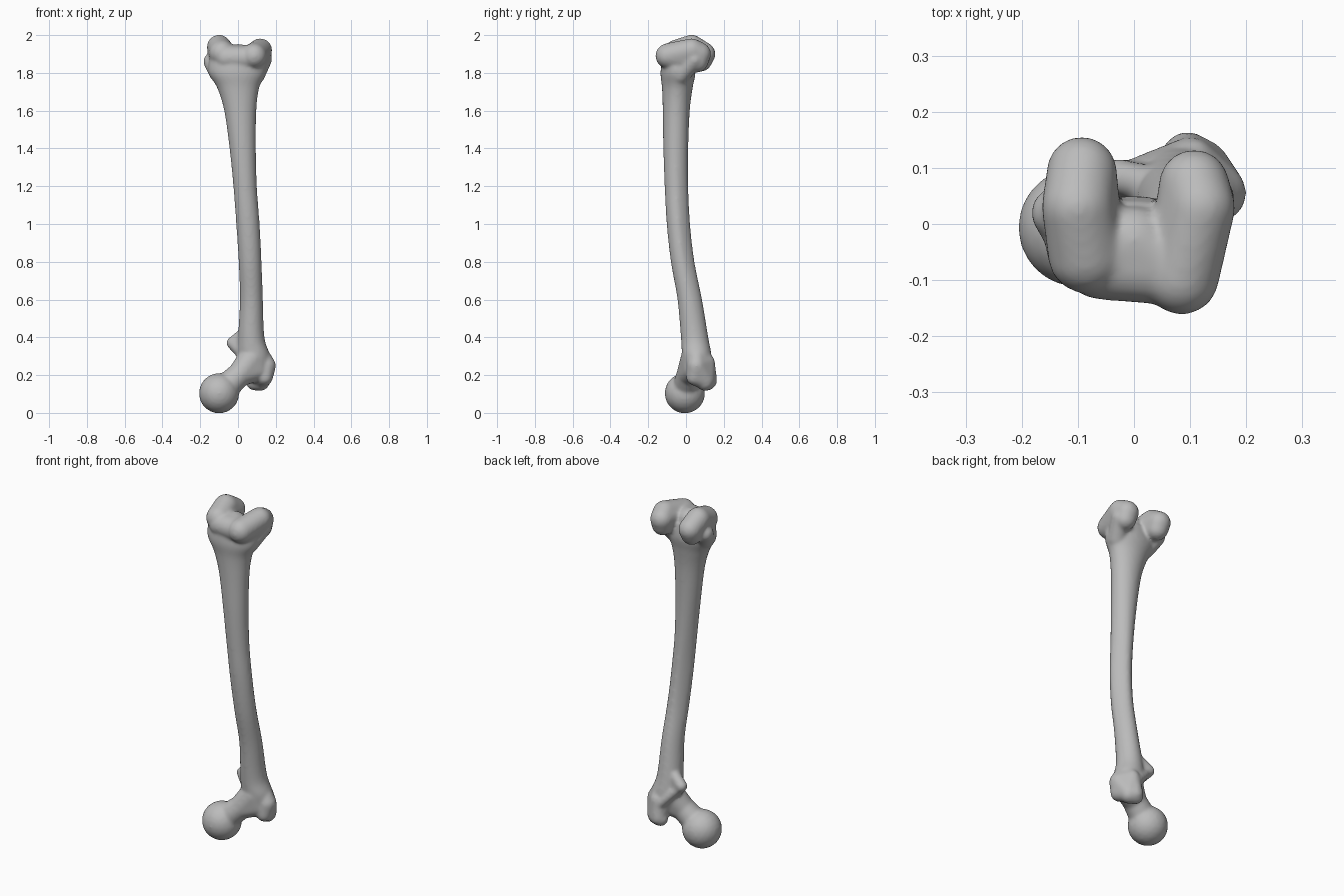
import bpy, bmesh, math
from mathutils import Vector

cube = bpy.data.objects.get("Cube")
if cube:
    bpy.data.objects.remove(cube)

# One bone colour
bone = bpy.data.materials.new("bone grey")
bone.use_nodes = True
grey = (0.5, 0.5, 0.5, 1)
bone.diffuse_color = grey
shader = next(n for n in bone.node_tree.nodes if n.type == 'BSDF_PRINCIPLED')
shader.inputs["Base Color"].default_value = grey
shader.inputs["Roughness"].default_value = 0.6

parts = []


def finish(name, bm):
    bmesh.ops.recalc_face_normals(bm, faces=bm.faces)
    mesh = bpy.data.meshes.new(name)
    bm.to_mesh(mesh)
    bm.free()
    obj = bpy.data.objects.new(name, mesh)
    bpy.context.collection.objects.link(obj)
    mesh.materials.append(bone)
    parts.append(obj)
    return obj


def knob(name, *balls):
    """Rounded lump: the hull around balls given as (x, y, z, radius)."""
    bm = bmesh.new()
    for x, y, z, r in balls:
        ball = bmesh.new()
        bmesh.ops.create_icosphere(ball, subdivisions=3, radius=r + 0.003)
        for v in ball.verts:
            bm.verts.new(v.co + Vector((x, y, z)))
        ball.free()
    hull = bmesh.ops.convex_hull(bm, input=bm.verts)
    spare = {g for g in hull["geom_interior"] + hull["geom_unused"]
             if isinstance(g, bmesh.types.BMVert)}
    bmesh.ops.delete(bm, geom=list(spare), context='VERTS')
    return finish(name, bm)


def blend(a, b, c, d, t):
    """Smooth curve through b and c."""
    return 0.5 * (2 * b + (c - a) * t + (2 * a - 5 * b + 4 * c - d) * t ** 2
                  + (3 * b - a - 3 * c + d) * t ** 3)


def loft(name, rows, sides=40, steps=5):
    """Shaft through rows of (z, left x, right x, front y, back y)."""
    path = []
    last = len(rows) - 1
    for i in range(last):
        four = [rows[max(0, min(last, i + k))] for k in (-1, 0, 1, 2)]
        path += [[blend(*vals, s / steps) for vals in zip(*four)] for s in range(steps)]
    path.append(rows[-1])
    bm = bmesh.new()
    rings = []
    for z, x0, x1, y0, y1 in path:
        pinch = 0.3 * math.exp(-((z - 0.95) / 0.35) ** 2)  # ridge along the back
        ring = []
        for k in range(sides):
            a = math.tau * k / sides
            x = math.cos(a) * (1 - pinch * max(0, math.sin(a)))
            ring.append(bm.verts.new(((x0 + x1) / 2 + x * (x1 - x0) / 2,
                                      (y0 + y1) / 2 + math.sin(a) * (y1 - y0) / 2, z)))
        rings.append(ring)
    for low, high in zip(rings, rings[1:]):
        for k in range(sides):
            n = (k + 1) % sides
            bm.faces.new((low[k], low[n], high[n], high[k]))
    bm.faces.new(rings[0])
    bm.faces.new(rings[-1])
    return finish(name, bm)


# Bowed shaft, flaring into the knee end
shaft = loft("thigh_bone", [
    (0.20, 0.04, 0.17, 0.00, 0.13),
    (0.30, 0.00, 0.17, -0.02, 0.135),
    (0.40, 0.00, 0.14, -0.027, 0.118),
    (0.60, 0.01, 0.132, -0.045, 0.085),
    (0.80, 0.003, 0.125, -0.08, 0.045),
    (1.00, -0.01, 0.115, -0.102, 0.022),
    (1.20, -0.025, 0.10, -0.113, 0.012),
    (1.40, -0.045, 0.095, -0.12, 0.012),
    (1.60, -0.073, 0.097, -0.123, 0.02),
    (1.72, -0.11, 0.112, -0.127, 0.035),
    (1.80, -0.155, 0.145, -0.135, 0.05),
    (1.88, -0.15, 0.14, -0.125, 0.04),
])

# Knee end: two rounded runners with a notch behind and a groove in front
knob("right_condyle", (-0.093, 0.093, 1.90, 0.06), (-0.093, 0.08, 1.865, 0.055),
     (-0.1, 0.03, 1.937, 0.062), (-0.085, -0.055, 1.905, 0.066))
knob("left_condyle", (0.107, 0.07, 1.90, 0.06), (0.11, 0.06, 1.86, 0.055),
     (0.118, 0.03, 1.92, 0.06), (0.085, -0.095, 1.89, 0.064))
knob("right_epicondyle", (-0.138, 0.02, 1.86, 0.043), (-0.10, -0.03, 1.80, 0.05),
     (-0.09, 0.03, 1.90, 0.05))
knob("left_epicondyle", (0.134, 0.045, 1.87, 0.043), (0.09, -0.03, 1.79, 0.05),
     (0.09, 0.0, 1.90, 0.05))
knob("knee_groove", (-0.06, -0.07, 1.88, 0.062), (0.06, -0.08, 1.88, 0.062),
     (0.0, -0.03, 1.89, 0.06))

# Hip end: ball, neck and the bony bumps
knob("hip_ball", (-0.1, -0.006, 0.104, 0.104))
knob("hip_neck", (-0.06, 0.0, 0.14, 0.068), (0.01, 0.015, 0.205, 0.062))
knob("neck_root", (0.01, 0.015, 0.205, 0.062), (0.075, 0.045, 0.29, 0.07),
     (0.10, 0.05, 0.23, 0.06))
knob("greater_trochanter", (0.15, 0.055, 0.25, 0.048), (0.14, 0.045, 0.19, 0.042),
     (0.12, 0.10, 0.175, 0.048), (0.095, 0.12, 0.17, 0.042),
     (0.105, 0.115, 0.27, 0.035), (0.11, 0.06, 0.33, 0.04))
knob("trochanter_tip", (0.085, 0.115, 0.16, 0.038), (0.12, 0.10, 0.165, 0.045))
knob("lesser_trochanter", (-0.03, 0.085, 0.37, 0.029), (0.045, 0.065, 0.43, 0.03),
     (0.04, 0.06, 0.31, 0.04))
knob("rear_crest", (-0.02, 0.085, 0.36, 0.022), (0.09, 0.12, 0.25, 0.03),
     (0.06, 0.06, 0.30, 0.04))

# Fuse the parts into one smooth bone
bpy.ops.object.select_all(action='DESELECT')
for obj in parts:
    obj.select_set(True)
bpy.context.view_layer.objects.active = shaft
bpy.ops.object.join()
fuse = shaft.modifiers.new("fuse", 'REMESH')
fuse.mode = 'VOXEL'
fuse.voxel_size = 0.008
fuse.use_smooth_shade = True
soften = shaft.modifiers.new("soften", 'SMOOTH')
soften.factor = 0.5
soften.iterations = 10
for mod in ("fuse", "soften"):
    bpy.ops.object.modifier_apply(modifier=mod)
bpy.ops.object.shade_smooth()
